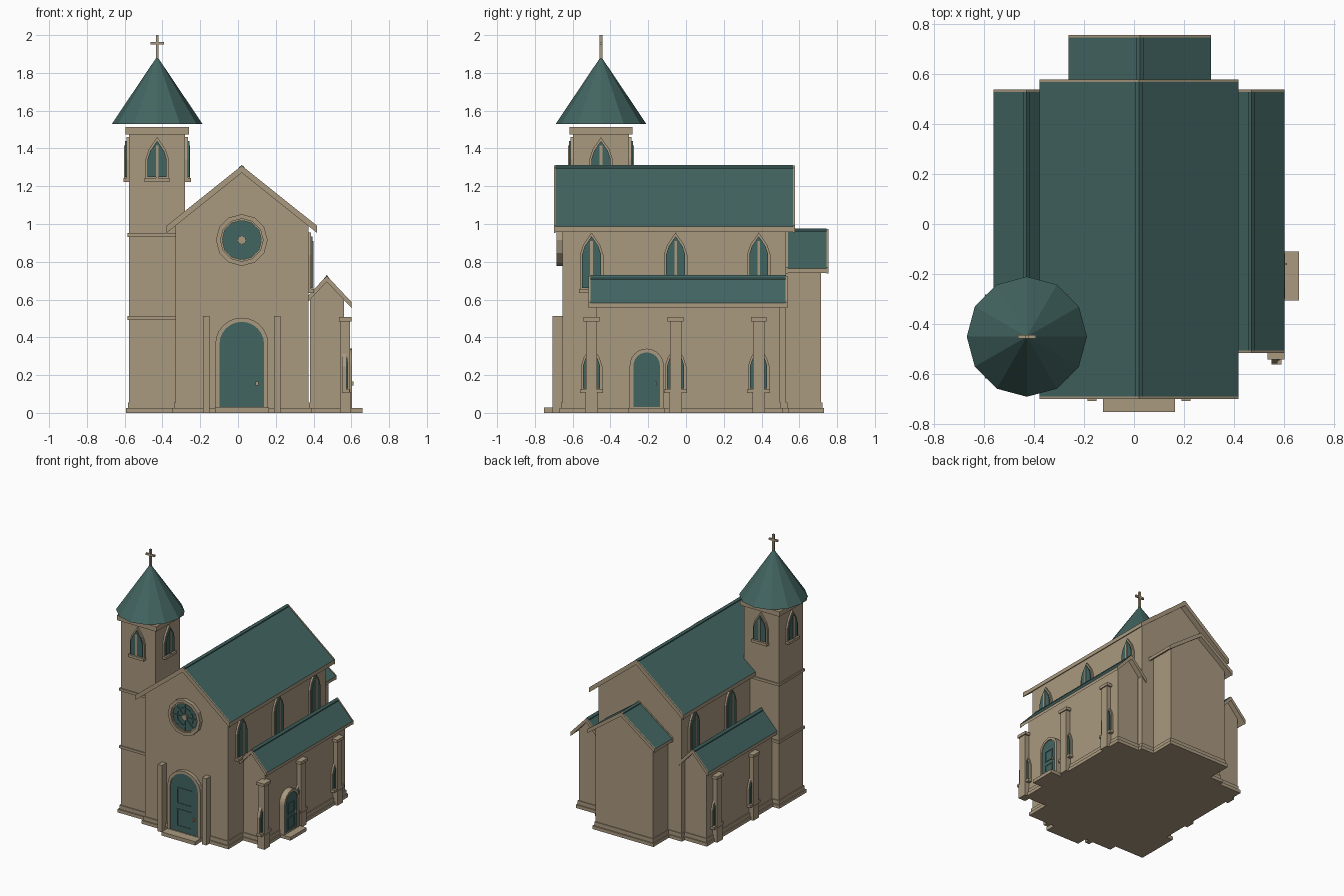
import bpy, bmesh, math
from mathutils import Matrix, Vector

if "Cube" in bpy.data.objects:
    bpy.data.objects.remove(bpy.data.objects["Cube"], do_unlink=True)


def material(name, color):
    m = bpy.data.materials.new(name)
    m.use_nodes = True
    m.diffuse_color = color
    m.node_tree.nodes["Principled BSDF"].inputs["Base Color"].default_value = color
    return m


STONE = material("tan stone", (0.40, 0.32, 0.215, 1))
TEAL = material("dark teal", (0.055, 0.13, 0.12, 1))
CX = 0.02                      # centre line of the nave
BAYS = (-0.5, -0.055, 0.385)   # window and buttress positions along the side


def finish(name, bm, mats, place=None):
    bmesh.ops.recalc_face_normals(bm, faces=bm.faces)
    if place:
        bm.transform(place)
    mesh = bpy.data.meshes.new(name)
    bm.to_mesh(mesh)
    bm.free()
    for m in mats:
        mesh.materials.append(m)
    ob = bpy.data.objects.new(name, mesh)
    bpy.context.collection.objects.link(ob)
    return ob


def prism(name, outline, y0, y1, mat, place=None, hole=None):
    """Extrude an x-z outline along y, with an optional matching inner outline."""
    bm = bmesh.new()
    loops = [[[bm.verts.new((x, y, z)) for x, z in pts] for y in (y0, y1)]
             for pts in ([outline, hole] if hole else [outline])]
    n = len(outline)
    for a, b in loops:
        for i in range(n):
            j = (i + 1) % n
            bm.faces.new((a[i], a[j], b[j], b[i]))
    if hole:
        for o, h in zip(*loops):
            for i in range(n):
                j = (i + 1) % n
                bm.faces.new((o[i], o[j], h[j], h[i]))
    else:
        for cap in loops[0]:
            bm.faces.new(cap)
    return finish(name, bm, [mat], place)


def box(name, x0, x1, y0, y1, z0, z1, mat=STONE, place=None):
    return prism(name, [(x0, z0), (x1, z0), (x1, z1), (x0, z1)], y0, y1, mat, place)


def facing(angle, x, y):
    """Frame for wall details: local -y points out of the wall."""
    return Matrix.Translation((x, y, 0)) @ Matrix.Rotation(math.radians(angle), 4, "Z")


def pointed(h, z0, z1):
    s = z1 - 1.9 * h
    return [(-h, z0), (h, z0), (h, s), (h * 0.72, s + h * 0.85), (0, z1),
            (-h * 0.72, s + h * 0.85), (-h, s)]


def rounded(h, z0, z1, steps=12):
    arc = [(h * math.cos(math.pi * i / steps), z1 - h + h * math.sin(math.pi * i / steps))
           for i in range(steps + 1)]
    return [(-h, z0), (h, z0)] + arc


def circle(r, cx, cz, n=12):
    return [(cx + r * math.cos(math.tau * i / n), cz + r * math.sin(math.tau * i / n))
            for i in range(n)]


def window(name, place, z0, z1, h=0.05):
    prism(name + "_glass", pointed(h, z0 + 0.01, z1 - 0.02), -0.022, 0.01, TEAL, place)
    prism(name + "_frame", pointed(h + 0.012, z0, z1), -0.014, 0.01, STONE, place,
          pointed(h, z0 + 0.01, z1 - 0.02))
    box(name + "_mullion", -0.007, 0.007, -0.027, 0, z0, z1 - 0.045, STONE, place)
    box(name + "_sill", -h - 0.016, h + 0.016, -0.03, 0.01, z0 - 0.015, z0 + 0.005, STONE, place)


def door(name, place, h, top, rim, depth):
    panel = rounded(h, 0.03, top)
    prism(name + "_panel", panel, -depth, 0.01, TEAL, place)
    prism(name + "_frame", rounded(h + rim, 0, top + rim), -depth - 0.006, 0.01, STONE, place,
          panel)
    # raised panel borders on the door leaf
    for k, (lo, hi) in enumerate(((0.14, 0.42), (0.5, 0.76))):
        a, b, w = top * lo, top * hi, h * 0.55
        prism(f"{name}_border_{k}", [(-w, a), (w, a), (w, b), (-w, b)], -depth - 0.004, -depth,
              TEAL, place, [(-w + .008, a + .008), (w - .008, a + .008),
                            (w - .008, b - .008), (-w + .008, b - .008)])
    box(name + "_handle", h * 0.62, h * 0.74, -depth - 0.014, -depth, 0.145, 0.165, STONE, place)


def hall(name, cx, half, y0, y1, eave, ridge):
    """Gabled wall block with a two-step plinth."""
    prism(name + "_walls", [(cx - half, 0), (cx + half, 0), (cx + half, eave), (cx, ridge),
                            (cx - half, eave)], y0, y1, STONE)
    plinth(name, cx - half, cx + half, y0, y1)


def plinth(name, x0, x1, y0, y1):
    for k, (o, a, b) in enumerate(((0.016, 0, 0.025), (0.007, 0.025, 0.055))):
        box(f"{name}_plinth_{k}", x0 - o, x1 + o, y0 - o, y1 + o, a, b)


def roof(name, cx, half, y0, y1, eave, ridge, t=0.03):
    """Stone-bellied roof with a teal top, end boards and a ridge cap."""
    def chevron(grow):
        return [(cx - half, eave - t - grow), (cx, ridge - t - grow),
                (cx + half, eave - t - grow), (cx + half, eave + grow),
                (cx, ridge + grow), (cx - half, eave + grow)]
    ob = prism(name + "_slopes", chevron(0), y0, y1, STONE)
    ob.data.materials.append(TEAL)
    for f in ob.data.polygons:
        f.material_index = int(f.normal.z > 0.2)
    for end, a in (("front", y0), ("back", y1 - 0.01)):
        prism(f"{name}_{end}_board", chevron(0.004), a, a + 0.01, STONE)
    s = (ridge - eave) / half * 0.014
    prism(name + "_ridge_cap", [(cx - 0.014, ridge - s), (cx, ridge - 0.01), (cx + 0.014, ridge - s),
                                (cx + 0.014, ridge - s + 0.007), (cx, ridge + 0.007),
                                (cx - 0.014, ridge - s + 0.007)], y0 + 0.01, y1 - 0.01, TEAL)


# Nave and rear chancel
hall("nave", CX, 0.352, -0.655, 0.53, 1.0, 1.285)
roof("nave_roof", CX, 0.398, -0.70, 0.577, 0.987, 1.305)
hall("chancel", 0.023, 0.243, 0.5, 0.715, 0.77, 0.95)
roof("chancel_roof", 0.023, 0.285, 0.53, 0.755, 0.765, 0.97, 0.024)

# Side aisles with buttresses and windows
for side, name in ((1, "left"), (-1, "right")):
    hall(f"{name}_aisle", CX + side * 0.45, 0.09, -0.475, 0.497, 0.6, 0.7)
    roof(f"{name}_aisle_roof", CX + side * 0.45, 0.132, -0.515, 0.537, 0.582, 0.722, 0.024)
    for i, y in enumerate(BAYS):
        window(f"{name}_nave_window_{i}", facing(90 * side, CX + side * 0.352, y), 0.65, 0.955)
        if side < 0 and i == 0:
            continue           # the tower stands here
        wall = facing(90 * side, CX + side * 0.54, y)
        b = f"{name}_buttress_{i}"
        box(b + "_shaft", -0.03, 0.03, -0.034, 0.02, 0, 0.485, STONE, wall)
        box(b + "_cap", -0.042, 0.042, -0.042, 0.026, 0.485, 0.507, STONE, wall)
        box(b + "_foot", -0.034, 0.034, -0.038, 0.02, 0, 0.11, STONE, wall)
        window(f"{name}_aisle_window_{i}", wall, 0.12, 0.355, 0.045)

# Side door on the left aisle
side_wall = facing(90, CX + 0.54, -0.208)
door("side_door", side_wall, 0.07, 0.32, 0.02, 0.038)
box("side_step", -0.098, 0.098, -0.1, 0, 0, 0.025, STONE, side_wall)

# Main entrance
front = facing(0, CX, -0.655)
door("main_door", front, 0.118, 0.482, 0.022, 0.022)
box("main_step", -0.143, 0.143, -0.096, 0, 0, 0.028, STONE, front)
for s in (-1, 1):
    box(f"entrance_pier_{s}", s * 0.188 - 0.018, s * 0.188 + 0.018, -0.052, 0.01, 0, 0.512,
        STONE, front)

# Rose window
RZ = 0.915
prism("rose_frame", circle(0.137, 0, RZ), -0.03, 0.01, STONE, front, circle(0.113, 0, RZ))
prism("rose_inner_ring", circle(0.113, 0, RZ), -0.022, 0.01, STONE, front, circle(0.104, 0, RZ))
prism("rose_glass", circle(0.106, 0, RZ), -0.014, 0.01, TEAL, front)
prism("rose_petal_ring", circle(0.072, 0, RZ), -0.02, -0.01, TEAL, front, circle(0.064, 0, RZ))
for i in range(4):
    turn = Matrix.Translation((0, 0, RZ)) @ Matrix.Rotation(math.pi * i / 4, 4, "Y")
    box(f"rose_spoke_{i}", -0.105, 0.105, -0.02, -0.01, -0.004, 0.004, TEAL, front @ turn)
prism("rose_hub", circle(0.022, 0, RZ), -0.026, -0.01, STONE, front)

# Bell tower
TX, TY, TH = -0.428, -0.45, 0.148


def tower_block(name, h, z0, z1):
    box(name, TX - h, TX + h, TY - h, TY + h, z0, z1)


tower_block("tower_walls", TH, 0, 1.48)
plinth("tower", TX - TH, TX + TH, TY - TH, TY + TH)
tower_block("tower_lower_band", TH + 0.008, 0.492, 0.512)
tower_block("tower_upper_band", TH + 0.008, 0.932, 0.952)
tower_block("tower_cornice", TH + 0.02, 1.475, 1.513)
for i in range(4):
    out = Matrix.Rotation(math.pi / 2 * i, 3, "Z") @ Vector((0, -TH, 0))
    window(f"belfry_window_{i}", facing(90 * i, TX + out.x, TY + out.y), 1.238, 1.46)

# Twelve-sided spire and cross
bm = bmesh.new()
bmesh.ops.create_cone(bm, cap_ends=True, segments=12, radius1=0.24, radius2=0, depth=0.357)
spin = Matrix.Rotation(0, 4, "Z")
finish("spire", bm, [TEAL], Matrix.Translation((TX, TY, 1.53 + 0.357 / 2)) @ spin)
box("cross_post", TX - 0.007, TX + 0.007, TY - 0.007, TY + 0.007, 1.87, 2.0)
box("cross_bar", TX - 0.036, TX + 0.036, TY - 0.007, TY + 0.007, 1.95, 1.964)
